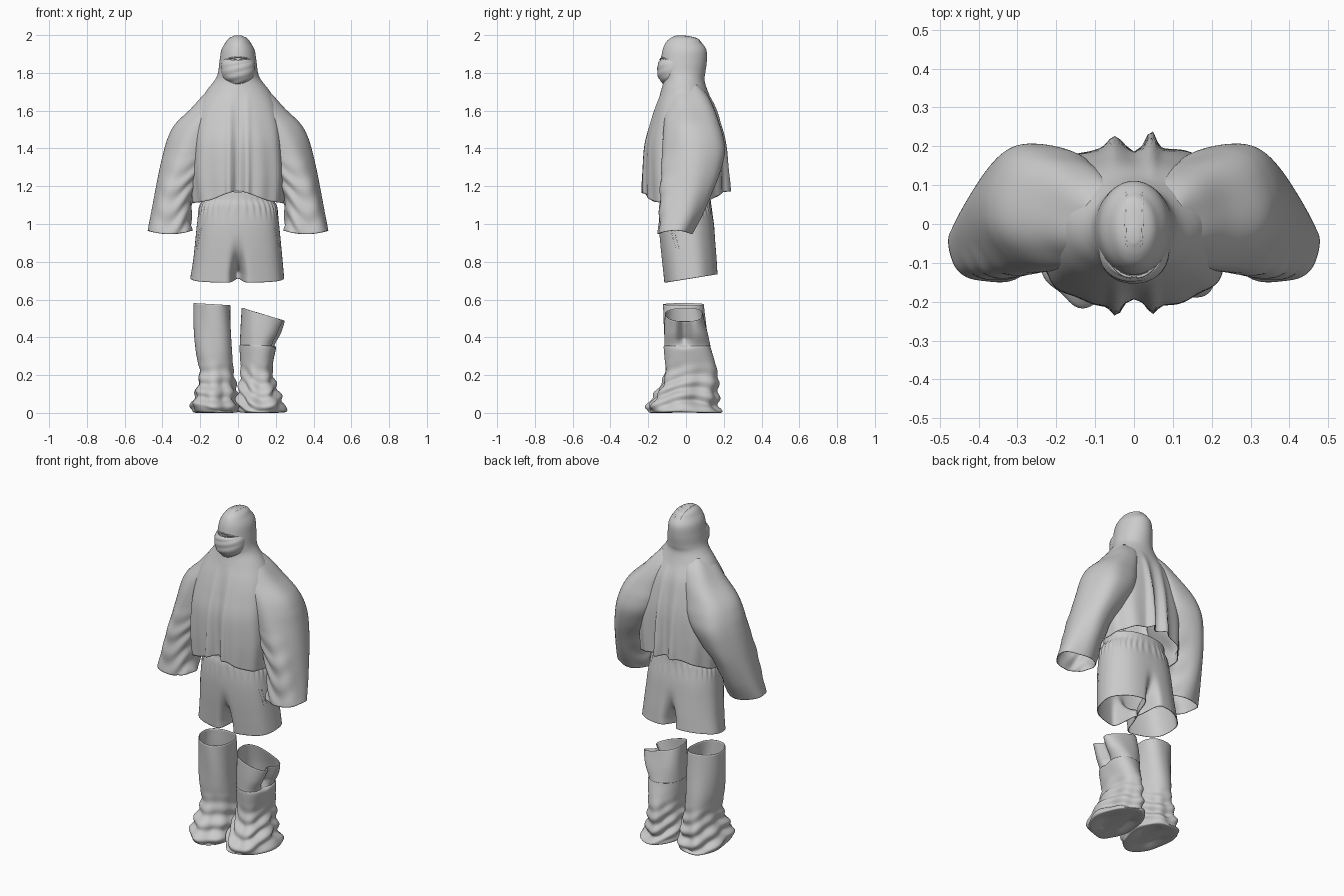
import bpy, bmesh
from math import sin, cos, pi, exp, copysign
from mathutils import Vector
from mathutils.bvhtree import BVHTree

if "Cube" in bpy.data.objects:
    bpy.data.objects.remove(bpy.data.objects["Cube"])


def clamp(v):
    return max(0.0, min(1.0, v))


def spline(rows, u):
    """Catmull-Rom interpolation between section tuples."""
    i = min(int(u), len(rows) - 2)
    f = u - i
    p = [rows[max(0, min(len(rows) - 1, i + k))] for k in (-1, 0, 1, 2)]
    return [b + 0.5 * f * (c - a + f * (2*a - 5*b + 4*c - d + f * (3*(b - c) + d - a)))
            for a, b, c, d in zip(*p)]


def inside(secs, c, margin):
    """Is point c (mirrored to +x) well inside the tube described by secs?"""
    for i, (r0, r1) in enumerate(zip(secs, secs[1:])):
        if r1[0] <= c.z <= r0[0]:
            _, x0, x1, y0, y1, p = spline(secs, i + (r0[0] - c.z) / (r0[0] - r1[0]))
            ux = abs(2 * abs(c.x) - x0 - x1) / (x1 - x0)
            uy = abs(2 * c.y - y0 - y1) / (y1 - y0)
            return ux ** p + uy ** p < margin
    return False


def loft(name, secs, n=96, per=9, warp=None, cut=None, caps="", mirror=1):
    """Cloth tube through sections (z, x0, x1, y0, y1, roundness power)."""
    bm = bmesh.new()
    total = (len(secs) - 1) * per
    rings = []
    for r in range(total + 1):
        t = r / total
        z, x0, x1, y0, y1, p = spline(secs, r / per)
        cx, cy = (x0 + x1) / 2, (y0 + y1) / 2
        ring = []
        for k in range(n):
            a = 2 * pi * k / n
            ex = copysign(abs(cos(a)) ** (2 / p), cos(a))
            ey = copysign(abs(sin(a)) ** (2 / p), sin(a))
            co = Vector((cx + ex * (x1 - x0) / 2, cy + ey * (y1 - y0) / 2, z))
            if warp:
                co = warp(co, a, t)
            co.x *= mirror
            ring.append(bm.verts.new(co))
        rings.append(ring)
    for r0, r1 in zip(rings, rings[1:]):
        for k in range(n):
            bm.faces.new((r0[k], r1[k], r1[(k + 1) % n], r0[(k + 1) % n]))
    if "t" in caps:
        bm.faces.new(rings[0])
    if "b" in caps:
        bm.faces.new(rings[-1])
    bmesh.ops.recalc_face_normals(bm, faces=bm.faces[:])
    if cut:
        gone = [f for f in bm.faces if cut(f.calc_center_median())]
        bmesh.ops.delete(bm, geom=gone, context="FACES")
    me = bpy.data.meshes.new(name)
    bm.to_mesh(me)
    bm.free()
    for f in me.polygons:
        f.use_smooth = True
    ob = bpy.data.objects.new(name, me)
    bpy.context.collection.objects.link(ob)
    sol = ob.modifiers.new("cloth thickness", "SOLIDIFY")
    sol.thickness, sol.offset = 0.004, 0
    return ob


def seam(name, pts, radius, target=None, closed=False):
    """Thin stitched line, snapped onto a garment."""
    if target:
        me = target.data
        tree = BVHTree.FromPolygons([v.co for v in me.vertices],
                                    [p.vertices[:] for p in me.polygons])
        pts = [tree.find_nearest(Vector(p))[0] for p in pts]
    cu = bpy.data.curves.new(name, "CURVE")
    cu.dimensions = "3D"
    cu.bevel_depth, cu.bevel_resolution = radius, 2
    sp = cu.splines.new("POLY")
    sp.points.add(len(pts) - 1)
    for q, p in zip(sp.points, pts):
        q.co = (*p, 1)
    sp.use_cyclic_u = closed
    ob = bpy.data.objects.new(name, cu)
    bpy.context.collection.objects.link(ob)


# Sections of the hooded top and of one wide sleeve
TOP = [
    (1.997, -.012, .012, -.05, -.01, 2), (1.983, -.045, .045, -.08, .055, 2),
    (1.96, -.064, .064, -.105, .08, 2), (1.92, -.086, .086, -.122, .106, 2),
    (1.86, -.096, .096, -.13, .108, 2), (1.80, -.104, .104, -.128, .10, 2),
    (1.76, -.122, .122, -.118, .096, 2), (1.70, -.168, .168, -.132, .115, 2),
    (1.62, -.212, .212, -.158, .15, 2.2), (1.53, -.235, .235, -.182, .172, 2.4),
    (1.42, -.245, .245, -.205, .19, 2.6), (1.28, -.25, .25, -.21, .197, 2.7),
    (1.15, -.238, .238, -.208, .20, 2.7)]
SLEEVE = [
    (1.735, .03, .13, -.06, .07, 2), (1.68, .03, .185, -.09, .115, 2),
    (1.61, .04, .247, -.105, .15, 2), (1.53, .06, .328, -.112, .178, 2.1),
    (1.46, .08, .366, -.118, .198, 2.2), (1.38, .115, .39, -.123, .205, 2.2),
    (1.28, .17, .413, -.13, .18, 2.2), (1.18, .225, .433, -.136, .14, 2.2),
    (1.06, .25, .457, -.142, .085, 2.1), (0.965, .245, .477, -.146, .03, 2.1)]


# Hooded top: hood and body in one loft, pleats front and back, arched hem
def top_folds(co, a, t):
    x, y, z = co
    k = clamp((1.70 - z) / 0.5)
    bump = lambda c, w: exp(-((x - c) / w) ** 2)
    if y < 0:
        co.y -= k * (0.026 * (bump(-0.045, 0.016) + bump(0.048, 0.016)) - 0.022 * bump(0, 0.025))
    else:
        co.y += k * (0.022 * bump(-0.05, 0.02) + 0.042 * bump(0.045, 0.015) - 0.018 * bump(0, 0.02))
    w = 1 + 0.018 * k * sin(11 * a + 2 * z)
    co.x, co.y = co.x * w, co.y * w
    low = clamp((1.42 - z) / 0.3)
    arch = exp(-(x / 0.13) ** 2) if y < 0 else sin(a) ** 2
    co.z += low * (0.07 * arch - 0.045)
    return co


def openings(c):  # face hole and armholes
    face = c.y < -0.03 and (c.x / 0.085) ** 2 + ((c.z - 1.815) / 0.068) ** 2 < 1
    return face or (c.z > 1.36 and inside(SLEEVE, c, 0.8))


top = loft("hooded_top", TOP, n=160, warp=top_folds, cut=openings, caps="t")

# Face mask, hood rim, brow lines and crown seams
loft("face_mask", [
    (1.868, -.072, .072, -.135, .02, 2.2), (1.85, -.085, .085, -.146, .02, 2.2),
    (1.815, -.089, .089, -.150, .02, 2.2), (1.775, -.08, .08, -.144, .02, 2.2),
    (1.745, -.055, .055, -.122, .02, 2)], n=64, per=6, cut=lambda c: c.y > -0.045,
    warp=lambda co, a, t: co + Vector((0, 0.0015 * sin(25 * t + 4 * cos(a)), 0.008 * (sin(a) + 1) * (1 - t))))
seam("hood_rim", [(0.086 * cos(i * pi / 24), -0.13 + 0.05 * cos(i * pi / 24) ** 2,
                   1.815 + 0.069 * sin(i * pi / 24)) for i in range(48)], 0.004, top, True)
for s in (-1, 1):
    seam("brow_line", [(s * (0.008 + 0.066 * i / 10), -0.136 + 0.06 * (i / 10) ** 2,
                        1.862 + 0.016 * sin(pi * (0.15 + 0.85 * i / 10))) for i in range(11)], 0.004)
    seam("crown_seam", [(s * 0.022, -0.06 + 0.15 * i / 12, 2.0 - 0.04 * (i / 12) ** 2)
                        for i in range(13)], 0.003, top)


# Drooping sleeves, creased on the front and inner side, open into the body
def sleeve_folds(co, a, t):
    x, y, z = co
    k = clamp((1.38 - z) / 0.15)
    inner = clamp(0.35 - 0.6 * cos(a) - 0.5 * sin(a))
    d = 0.005 * k * inner * sin(60 * z + 30 * x + 2 * sin(3 * a)) + 0.003 * sin(5 * a + 6 * z)
    co.x += d * cos(a)
    co.y += d * sin(a)
    co.z -= 0.018 * clamp((t - 0.8) * 5) * (1 - cos(a) ** 2)
    return co


for s in (-1, 1):
    loft("sleeve", SLEEVE, warp=sleeve_folds, caps="t", mirror=s,
         cut=lambda c: c.z > 1.36 and inside(TOP, c, 0.8))


# Shorts: one loft pinched into two legs, gathered at the waist
def shorts_folds(co, a, t):
    x, y, z = co
    pinch = clamp((1.0 - z) / 0.25) ** 3
    co.y = y + (0.025 - y) * pinch * exp(-(x / 0.028) ** 2)
    g = 1 + 0.016 * exp(-((z - 1.09) / 0.04) ** 2) * sin(34 * a) + 0.01 * t * sin(7 * a)
    co.x, co.y = co.x * g, co.y * g
    co.z += 0.16 * (co.y - 0.03) * t * t
    return co


shorts = loft("shorts", [
    (1.17, -.18, .18, -.125, .125, 2.2), (1.13, -.183, .183, -.128, .128, 2.2),
    (1.09, -.203, .203, -.136, .132, 2.3), (1.0, -.215, .215, -.14, .146, 2.4),
    (.9, -.225, .225, -.135, .155, 2.4), (.8, -.236, .234, -.125, .163, 2.4),
    (.712, -.25, .242, -.115, .168, 2.4)], n=200, warp=shorts_folds)
for s in (-1, 1):
    for dy in (0, 0.022):
        seam("pocket_seam", [(s * (0.205 + 0.02 * i / 6), -0.09 + dy + 0.03 * i / 6, 0.98 - 0.11 * i / 6)
                             for i in range(7)], 0.003, shorts)


# Slouched leg covers, crumpled around the feet, optionally dented at the side
def boot_folds(phase, tilt, middle, dent=0):
    def warp(co, a, t):
        x, y, z = co
        k = clamp((0.28 - z) / 0.2) * clamp(z / 0.03)
        d = 0.01 * k * sin(85 * z + 3 * sin(a + phase) + 2 * sin(2 * a - phase))
        d += 0.005 * sin(3 * a + 9 * z + phase) + 0.008 * k * sin(7 * a + phase)
        co.x += d * cos(a)
        co.y += d * sin(a)
        co.z -= tilt * (x - middle) * clamp((z - 0.34) / 0.17)
        if x > middle:
            co.x -= dent * clamp((z - 0.34) / 0.06) * exp(-((y + 0.01) / 0.035) ** 2)
        co.z = max(co.z + 0.018 * k * sin(2 * a + phase), 0)
        return co
    return warp


loft("left_leg_cover", [
    (.575, -.23, -.04, -.115, .095, 2.2), (.45, -.228, -.036, -.115, .105, 2.2),
    (.33, -.22, -.034, -.114, .118, 2.2), (.22, -.206, -.03, -.11, .13, 2.1),
    (.14, -.215, -.02, -.135, .145, 2.1), (.07, -.235, -.008, -.18, .155, 2.1),
    (.03, -.242, -.003, -.195, .165, 2.1), (.004, -.235, -.008, -.185, .165, 2.1),
    (.012, -.18, -.06, -.11, .10, 2)], warp=boot_folds(0.4, 0.06, -0.13), caps="b")
loft("right_leg_cover", [
    (.52, .02, .258, -.105, .09, 2.4), (.43, .018, .228, -.108, .115, 2.4),
    (.36, .016, .196, -.109, .128, 2.2), (.342, .015, .203, -.113, .131, 2.2),
    (.22, .02, .182, -.11, .16, 2.1), (.14, .012, .195, -.135, .162, 2.1),
    (.07, .0, .215, -.18, .16, 2.1), (.03, .0, .235, -.195, .17, 2.1),
    (.004, .005, .247, -.175, .178, 2.1), (.012, .06, .18, -.11, .10, 2)],
    warp=boot_folds(2.1, 0.3, 0.14, 0.06), caps="b")
